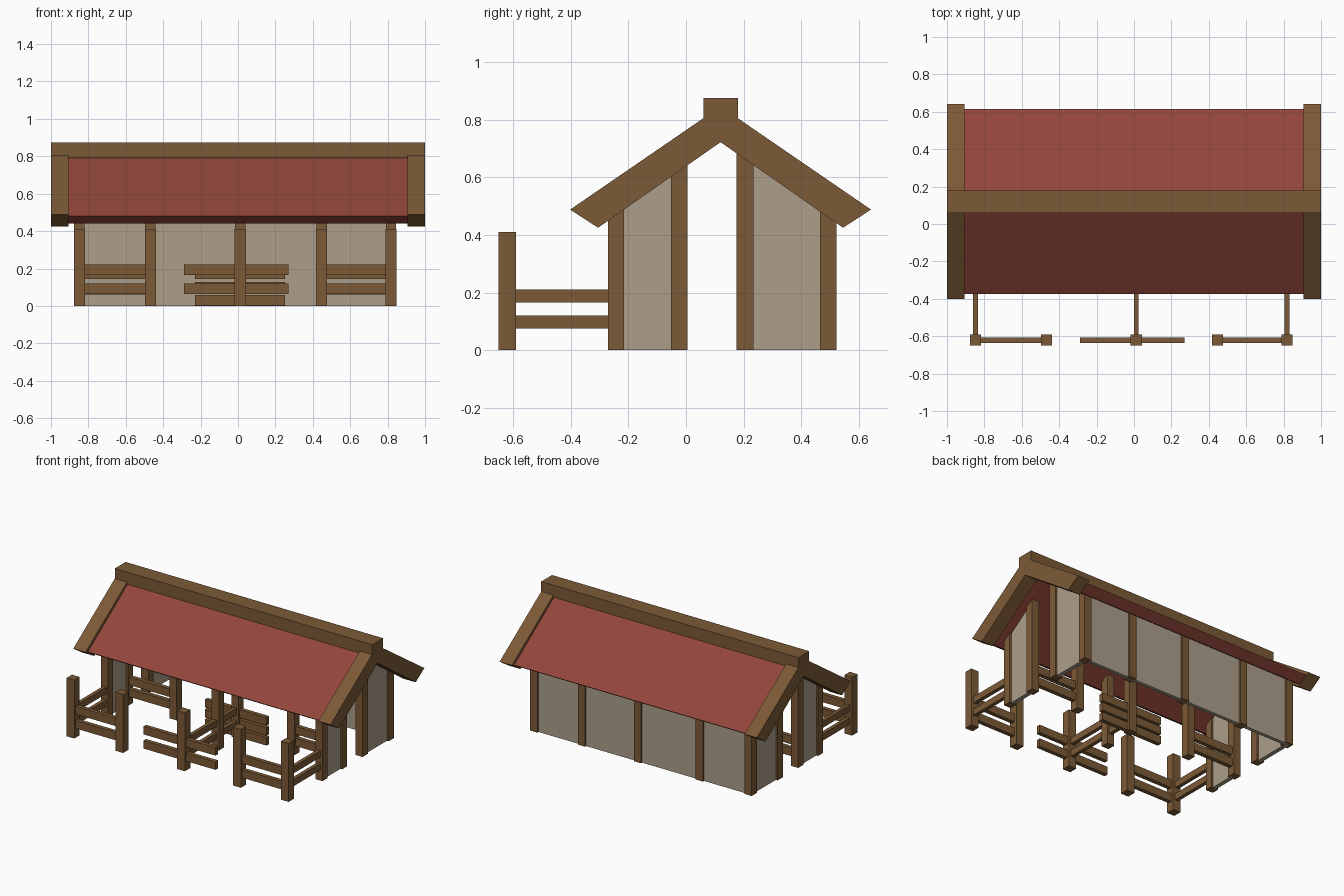
import bpy, bmesh

if "Cube" in bpy.data.objects:
    bpy.data.objects.remove(bpy.data.objects["Cube"])


def material(name, rgb):
    m = bpy.data.materials.new(name)
    lin = [((c / 255 + 0.055) / 1.055) ** 2.4 for c in rgb]
    m.diffuse_color = (*lin, 1)
    m.use_nodes = True
    m.node_tree.nodes["Principled BSDF"].inputs["Base Color"].default_value = m.diffuse_color
    return m


WOOD = material("brown wood", (124, 90, 54))
WALL = material("plaster", (172, 159, 139))
RED = material("red roof", (146, 70, 58))


def prism(name, profile, x0, x1, mat):
    """Extrude a (y, z) profile along x."""
    bm = bmesh.new()
    f = bm.faces.new([bm.verts.new((x0, y, z)) for y, z in profile])
    ext = bmesh.ops.extrude_face_region(bm, geom=[f])["geom"]
    verts = [v for v in ext if isinstance(v, bmesh.types.BMVert)]
    bmesh.ops.translate(bm, verts=verts, vec=(x1 - x0, 0, 0))
    bmesh.ops.recalc_face_normals(bm, faces=bm.faces)
    me = bpy.data.meshes.new(name)
    bm.to_mesh(me)
    bm.free()
    me.materials.append(mat)
    ob = bpy.data.objects.new(name, me)
    bpy.context.collection.objects.link(ob)
    return ob


def box(name, x0, x1, y0, y1, z0, z1, mat=WOOD):
    return prism(name, [(y0, z0), (y1, z0), (y1, z1), (y0, z1)], x0, x1, mat)


MID = 0.12  # ridge position in y


def under(y):
    """Height just inside the roof underside."""
    return 0.75 - 0.69 * abs(y - MID)


def chevron(half, z_tip, z_peak, half_in, z_in, peak_in):
    return [(MID - half, z_tip), (MID, z_peak), (MID + half, z_tip),
            (MID + half_in, z_in), (MID, peak_in), (MID - half_in, z_in)]


# Roof, gable beams and ridge
prism("roof", chevron(0.495, 0.48, 0.825, 0.43, 0.44, 0.733), -0.91, 0.91, RED)
for x in (-1, 0.905):
    prism("gable_beam", chevron(0.522, 0.488, 0.846, 0.425, 0.425, 0.722), x, x + 0.095, WOOD)
box("ridge_beam", -1, 1, 0.06, 0.18, 0.79, 0.875)

# House posts reach up into the roof
XS = (-0.848, -0.468, 0.012, 0.447, 0.818)


def house_post(name, x, y0, y1):
    prism(name, [(y0, 0), (y1, 0), (y1, under(y1)), (y0, under(y0))], x - 0.028, x + 0.028, WOOD)


for x in XS:
    house_post("back_post", x, 0.465, 0.522)
    house_post("inner_post", x, -0.052, 0.005)
for x in (XS[0], XS[2], XS[4]):
    house_post("front_post", x, -0.27, -0.215)
for x in (XS[0], XS[4]):
    house_post("door_post", x, 0.175, 0.234)

# Walls: back, and two panels on each gable side
box("back_wall", XS[0], XS[4], 0.485, 0.51, 0, under(0.51), WALL)
for x in (XS[0], XS[4]):
    for a, b in ((-0.225, -0.04), (0.225, 0.495)):
        prism("side_wall", [(a, 0), (b, 0), (b, under(b)), (a, under(a))], x - 0.015, x + 0.015, WALL)

# Outer fence posts and rails
for x in XS:
    box("fence_post", x - 0.03, x + 0.03, -0.65, -0.59, 0, 0.41)
for x0, x1 in ((XS[0], XS[1]), (-0.29, 0.27), (XS[3], XS[4])):
    for z in (0.065, 0.165):
        box("fence_rail", x0, x1, -0.635, -0.606, z, z + 0.056)
for x in (XS[0], XS[2], XS[4]):
    for z in (0.075, 0.165):
        box("side_rail", x - 0.013, x + 0.013, -0.6, -0.26, z, z + 0.046)

# Inner stall rails
for x0, x1 in ((XS[0], XS[1]), (XS[3], XS[4])):
    for z in (0.06, 0.143):
        box("stall_rail", x0, x1, -0.04, -0.01, z, z + 0.056)
for z in (0.003, 0.073, 0.143):
    box("stall_plank", -0.23, 0.25, -0.04, -0.01, z, z + 0.056)
for z in (0.075, 0.165):
    box("divider_rail", XS[2] - 0.013, XS[2] + 0.013, -0.225, -0.04, z, z + 0.046)
